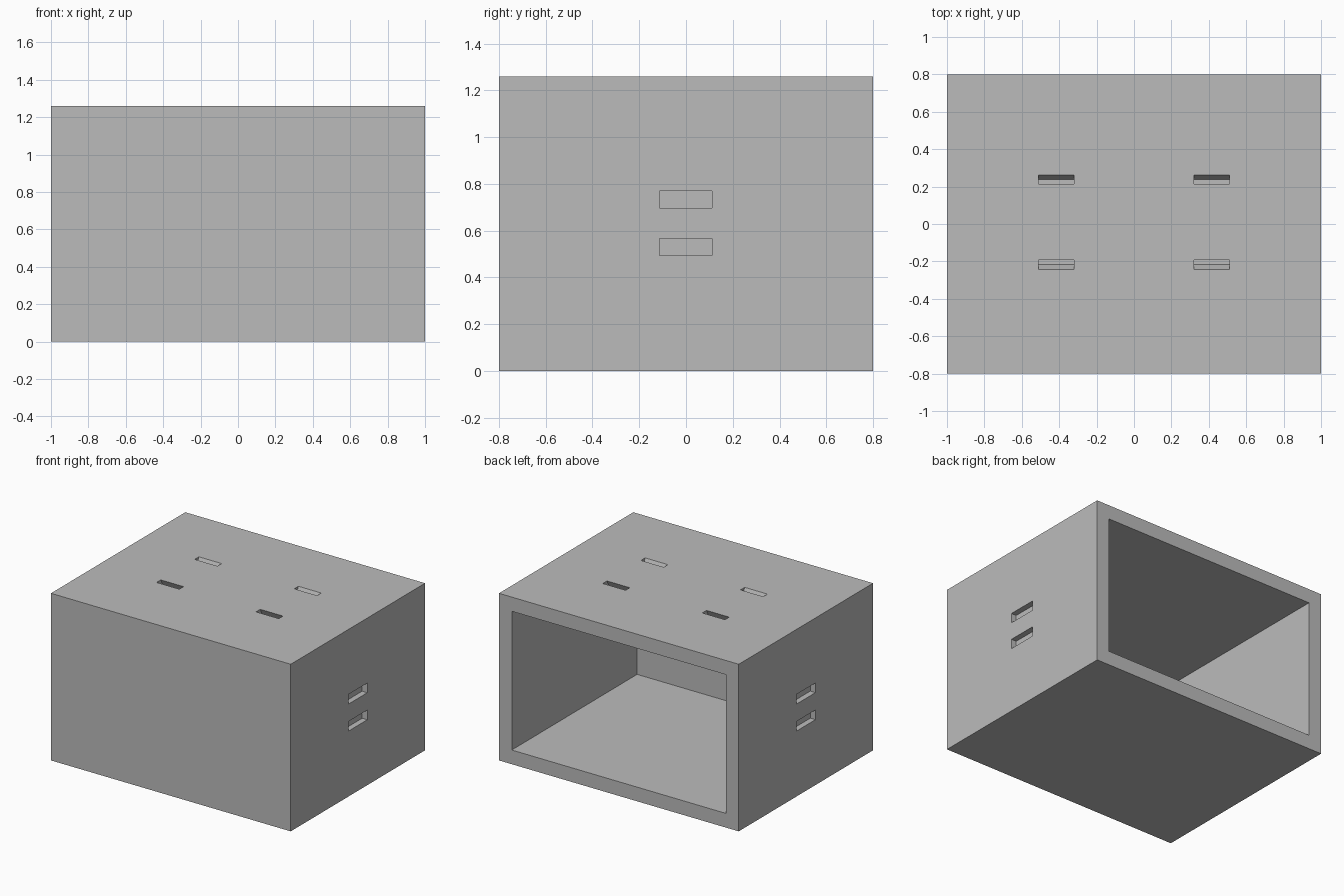
import bpy
import bmesh
from mathutils import Vector

W, D, H, WALL = 2.0, 1.6, 1.26, 0.107
POCKET = 0.043

if "Cube" in bpy.data.objects:
    bpy.data.objects.remove(bpy.data.objects["Cube"], do_unlink=True)

grey = bpy.data.materials.new("plain_grey")
grey.use_nodes = True
grey.diffuse_color = (0.5, 0.5, 0.5, 1)
grey.node_tree.nodes["Principled BSDF"].inputs["Base Color"].default_value = grey.diffuse_color


def add_box(bm, low, high, lean=0.0):
    """Box between two corners; lean slides its bottom along y."""
    low, high = Vector(low), Vector(high)
    verts = bmesh.ops.create_cube(bm, size=1)["verts"]
    for v in verts:
        bottom = v.co.z < 0
        v.co = (low + high) / 2 + v.co * (high - low)
        if bottom:
            v.co.y += lean


def make_object(name, bm):
    mesh = bpy.data.meshes.new(name)
    bm.to_mesh(mesh)
    bm.free()
    obj = bpy.data.objects.new(name, mesh)
    bpy.context.collection.objects.link(obj)
    mesh.materials.append(grey)
    return obj


# Outer case
bm = bmesh.new()
add_box(bm, (-W / 2, -D / 2, 0), (W / 2, D / 2, H))
case = make_object("open_back_case", bm)

# Hollow, open at the back
bm = bmesh.new()
add_box(bm, (-W / 2 + WALL, -D / 2 + WALL, WALL), (W / 2 - WALL, D, H - WALL))

# Paired grip pockets in both side walls
for side in (-1, 1):
    inner, outer = side * (W / 2 - POCKET), side * (W / 2 + 0.1)
    for z in (0.493, 0.697):
        add_box(bm, (min(inner, outer), -0.114, z), (max(inner, outer), 0.112, z + 0.073))

# Slots in the top, leaning inwards
for x in (-0.415, 0.415):
    for y, lean in ((-0.217, 0.05), (0.238, -0.05)):
        # the cutter rises as far above the top as it sinks below it
        add_box(bm, (x - 0.095, y - 0.025 - lean / 2, H - 0.05),
                (x + 0.095, y + 0.025 - lean / 2, H + 0.05), lean)
bmesh.ops.recalc_face_normals(bm, faces=bm.faces)
cutter = make_object("case_cutter", bm)
cutter.hide_render = True

# Cut the case and drop the cutter
cut = case.modifiers.new("cut_openings", "BOOLEAN")
cut.operation = "DIFFERENCE"
cut.solver = "EXACT"
cut.object = cutter
bpy.context.view_layer.objects.active = case
bpy.ops.object.modifier_apply(modifier=cut.name)
bpy.data.objects.remove(cutter, do_unlink=True)
